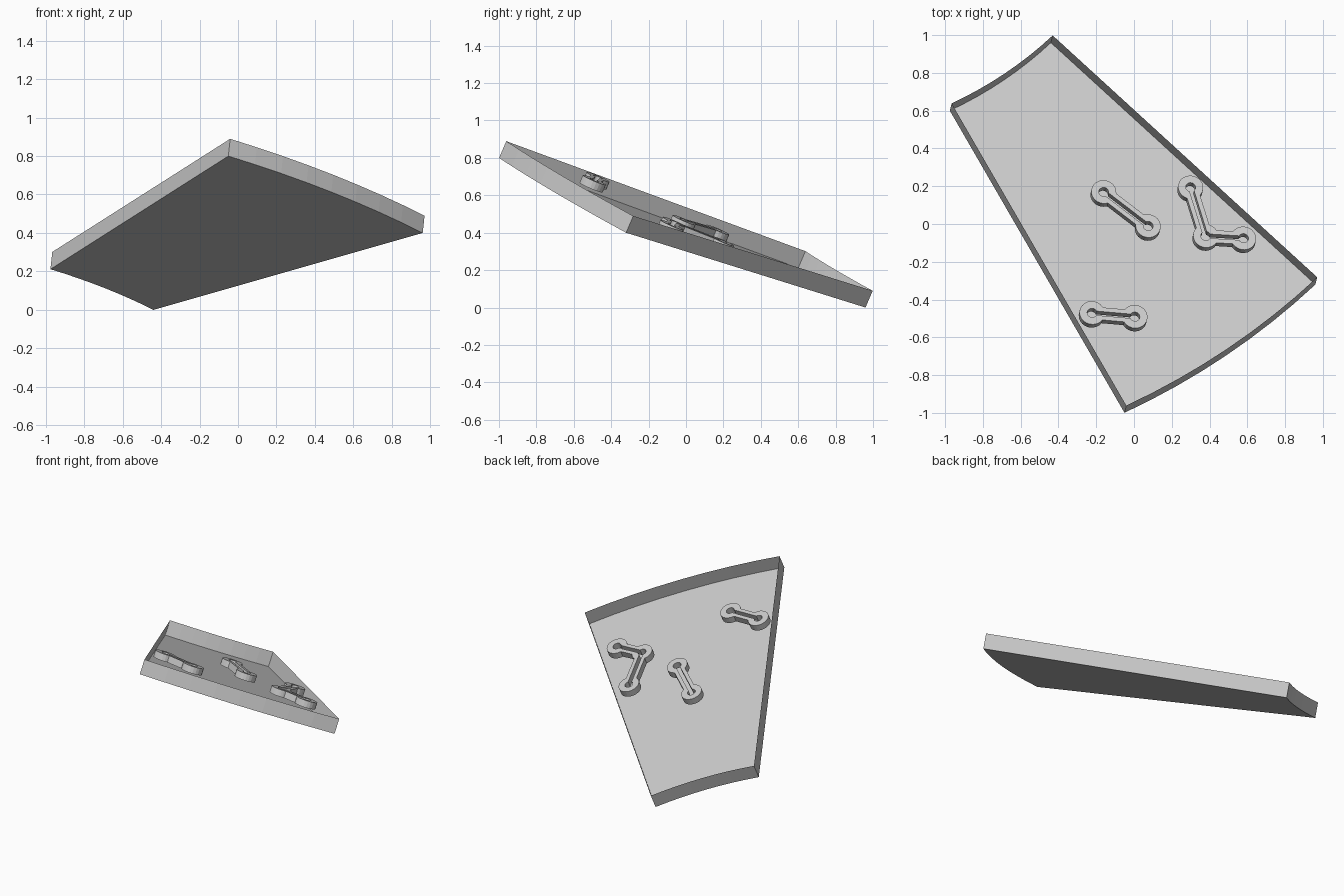
import bpy, bmesh
from math import atan2, asin, cos, sin, pi
from mathutils import Vector

if "Cube" in bpy.data.objects:
    bpy.data.objects.remove(bpy.data.objects["Cube"])

# Tilted plane of the tray floor: z = C + A*x + B*y
A, B, C = -0.107, -0.4295, 0.365
N = Vector((-A, -B, 1)).normalized()
U = Vector((1, 0, A)).normalized()
V = N.cross(U)
O = Vector((0, 0, C))
DEPTH = 0.098      # wall height
SLOT = 0.044       # fitting thickness


def to_plane(x, y, h=0.0):
    """Top-view position -> in-plane coordinates, at height h above the floor."""
    p = Vector((x, y, C + A * x + B * y + h / N.z)) - O
    return Vector((p.dot(U), p.dot(V)))


def to_world(p, h):
    return O + U * p.x + V * p.y + N * h


def make_object(name, bm):
    me = bpy.data.meshes.new(name)
    bm.to_mesh(me)
    bm.free()
    ob = bpy.data.objects.new(name, me)
    bpy.context.collection.objects.link(ob)
    return ob


def add_loop(bm, pts, h):
    return [bm.verts.new(to_world(p, h)) for p in pts]


def bridge(bm, a, b):
    n = len(a)
    for i in range(n):
        j = (i + 1) % n
        bm.faces.new((a[i], a[j], b[j], b[i]))


# Tray: annular sector floor with thin upright walls, open on top
centre = to_plane(-2.016, 2.40)
va, vb = to_plane(-0.05, -1.0) - centre, to_plane(0.96, -0.32) - centre
r_out = (va.length + vb.length) / 2
r_in = ((to_plane(-0.44, 0.96) - centre).length + (to_plane(-0.975, 0.60) - centre).length) / 2
a0, a1 = atan2(va.y, va.x), atan2(vb.y, vb.x)
STEPS = 8


def arc(r, s, e, n, c):
    return [c + Vector((cos(s + (e - s) * i / n), sin(s + (e - s) * i / n))) * r for i in range(n + 1)]


sector = arc(r_out, a0, a1, STEPS, centre) + arc(r_in, a1, a0, STEPS, centre)
bm = bmesh.new()
low, high = add_loop(bm, sector, 0), add_loop(bm, sector, DEPTH)
bridge(bm, low, high)
m = len(low)
for i in range(STEPS):
    bm.faces.new((low[i + 1], low[i], low[m - 1 - i], low[m - 2 - i]))
make_object("sector_tray", bm)


# Slotted fittings: round lobes joined by necks, with a matching slot through them
def outline(pts, radius, half_neck):
    d = asin(half_neck / radius)
    k = len(pts)
    order = list(range(k)) + list(range(k - 2, 0, -1))
    out = []
    for i, idx in enumerate(order):
        p = pts[idx]
        to_prev = pts[order[i - 1]] - p
        to_next = pts[order[(i + 1) % len(order)]] - p
        s = atan2(to_prev.y, to_prev.x)
        sweep = (atan2(to_next.y, to_next.x) - s) % (2 * pi)
        if sweep < 1e-4:
            sweep = 2 * pi
        out += arc(radius, s + d, s + sweep - d, 18, p)
    return out


def fitting(name, lobes):
    pts = [to_plane(x, y, DEPTH) for x, y in lobes]
    outer, inner = outline(pts, 0.067, 0.036), outline(pts, 0.026, 0.012)
    bm = bmesh.new()
    loops = [add_loop(bm, outer, DEPTH - SLOT), add_loop(bm, outer, DEPTH),
             add_loop(bm, inner, DEPTH), add_loop(bm, inner, DEPTH - SLOT)]
    for i in range(4):
        bridge(bm, loops[i], loops[(i + 1) % 4])
    bmesh.ops.recalc_face_normals(bm, faces=bm.faces)
    make_object(name, bm)


fitting("edge_fitting", [(-0.222, -0.47), (0.005, -0.49)])
fitting("middle_fitting", [(-0.16, 0.17), (0.075, -0.01)])
fitting("corner_fitting", [(0.30, 0.195), (0.38, -0.063), (0.58, -0.075)])
